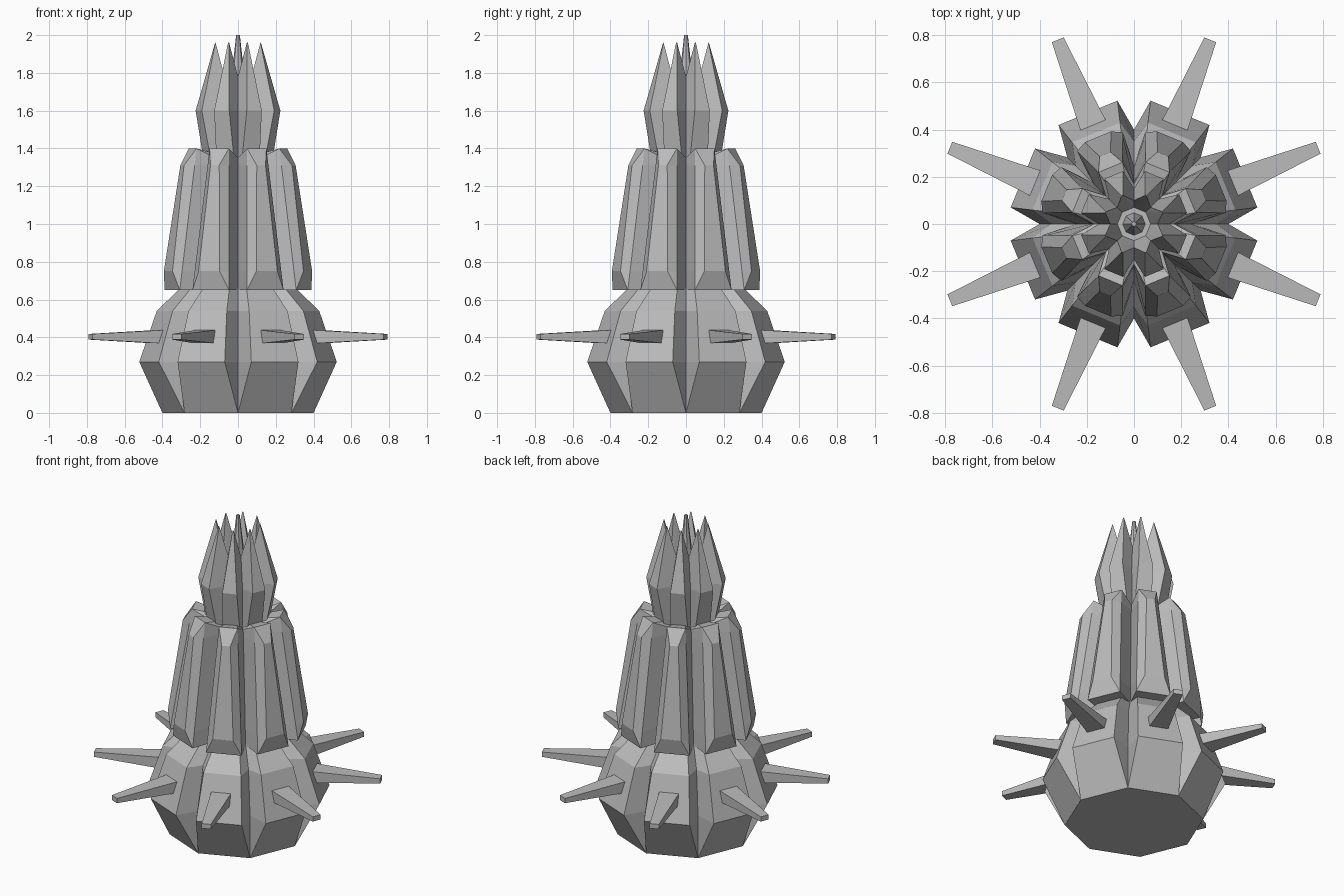
import bpy, bmesh
from math import pi, cos, sin
from mathutils import Matrix, Vector

if "Cube" in bpy.data.objects:
    bpy.data.objects.remove(bpy.data.objects["Cube"])

SIDES = 8
HALF = pi / SIDES

stone = bpy.data.materials.new("light_grey")
stone.diffuse_color = (0.5, 0.5, 0.5, 1)
stone.use_nodes = True
bsdf = next(n for n in stone.node_tree.nodes if n.type == "BSDF_PRINCIPLED")
bsdf.inputs["Base Color"].default_value = (0.5, 0.5, 0.5, 1)
bsdf.inputs["Roughness"].default_value = 0.8


def finish(name, bm):
    bmesh.ops.remove_doubles(bm, verts=bm.verts, dist=0.0005)
    bmesh.ops.recalc_face_normals(bm, faces=bm.faces)
    mesh = bpy.data.meshes.new(name)
    bm.to_mesh(mesh)
    bm.free()
    mesh.materials.append(stone)
    obj = bpy.data.objects.new(name, mesh)
    bpy.context.scene.collection.objects.link(obj)
    return obj


def groove(r, z):
    """Point in the valley between two lobes."""
    return Vector((r * cos(HALF), r * sin(HALF), z))


def lobe(r, half_width, z):
    """Point on a lobe, measured along and across its axis."""
    return Vector((r, half_width, z))


def lobed_tier(name, rows):
    """Skin rows of half-lobe points, mirror each lobe, repeat around z."""
    bm = bmesh.new()
    for k in range(SIDES):
        turn = Matrix.Rotation((2 * k + 1) * HALF, 3, "Z")
        rings = []
        for row in rows:
            full = row + [Vector((p.x, -p.y, p.z)) for p in reversed(row)]
            rings.append([turn @ p for p in full])
        for low, high in zip(rings, rings[1:]):
            for i in range(len(low) - 1):
                corners = []
                for p in (low[i], low[i + 1], high[i + 1], high[i]):
                    if all((p - q).length > 0.0005 for q in corners):
                        corners.append(p)
                if len(corners) > 2:
                    bm.faces.new([bm.verts.new(p) for p in corners])
    return finish(name, bm)


def centre(z, count):
    return [Vector((0, 0, z))] * count


# Bulbous base
lobed_tier("base", [
    centre(0, 2),
    [groove(0.40, 0), groove(0.40, 0)],
    [groove(0.40, 0.27), lobe(0.51, 0.135, 0.27)],
    [groove(0.35, 0.54), lobe(0.42, 0.11, 0.54)],
    [groove(0.25, 0.66), lobe(0.30, 0.075, 0.66)],
    centre(0.66, 2),
])

# Tall faceted petals of the middle section
foot = lobe(0.377, 0.105, 0.65)
head = lobe(0.26, 0.055, 1.40)
lobed_tier("middle_petals", [
    centre(0.65, 3),
    [groove(0.25, 0.65), foot, foot],
    [groove(0.24, 0.75), foot.lerp(head, 0.13), lobe(0.40, 0.06, 0.75)],
    [groove(0.18, 1.31), foot.lerp(head, 0.88), lobe(0.32, 0.025, 1.31)],
    [groove(0.17, 1.35), head, head],
    centre(1.34, 3),
])

# Pointed crown
tip = lobe(0.13, 0.003, 1.96)
lobed_tier("crown", [
    centre(1.33, 2),
    [groove(0.14, 1.33), lobe(0.18, 0.05, 1.36)],
    [groove(0.15, 1.60), lobe(0.225, 0.043, 1.60)],
    [groove(0.10, 1.78), tip],
    [groove(0.07, 1.66), lobe(0.065, 0.027, 1.66)],
    centre(1.66, 2),
])

# Central needle
bm = bmesh.new()
bmesh.ops.create_cone(bm, cap_ends=True, segments=SIDES, radius1=0.05, radius2=0.01,
                      depth=0.36, matrix=Matrix.Translation((0, 0, 1.82)))
finish("needle", bm)

# Horizontal tapered spikes around the base
bm = bmesh.new()
for k in range(SIDES):
    turn = Matrix.Rotation((2 * k + 1) * HALF, 3, "Z")
    for v in bmesh.ops.create_cube(bm, size=2)["verts"]:
        r, w, h = (0.845, 0.027, 0.015) if v.co.x > 0 else (0.40, 0.062, 0.038)
        v.co = turn @ Vector((r, v.co.y * w, 0.403 + v.co.z * h))
finish("spikes", bm)
